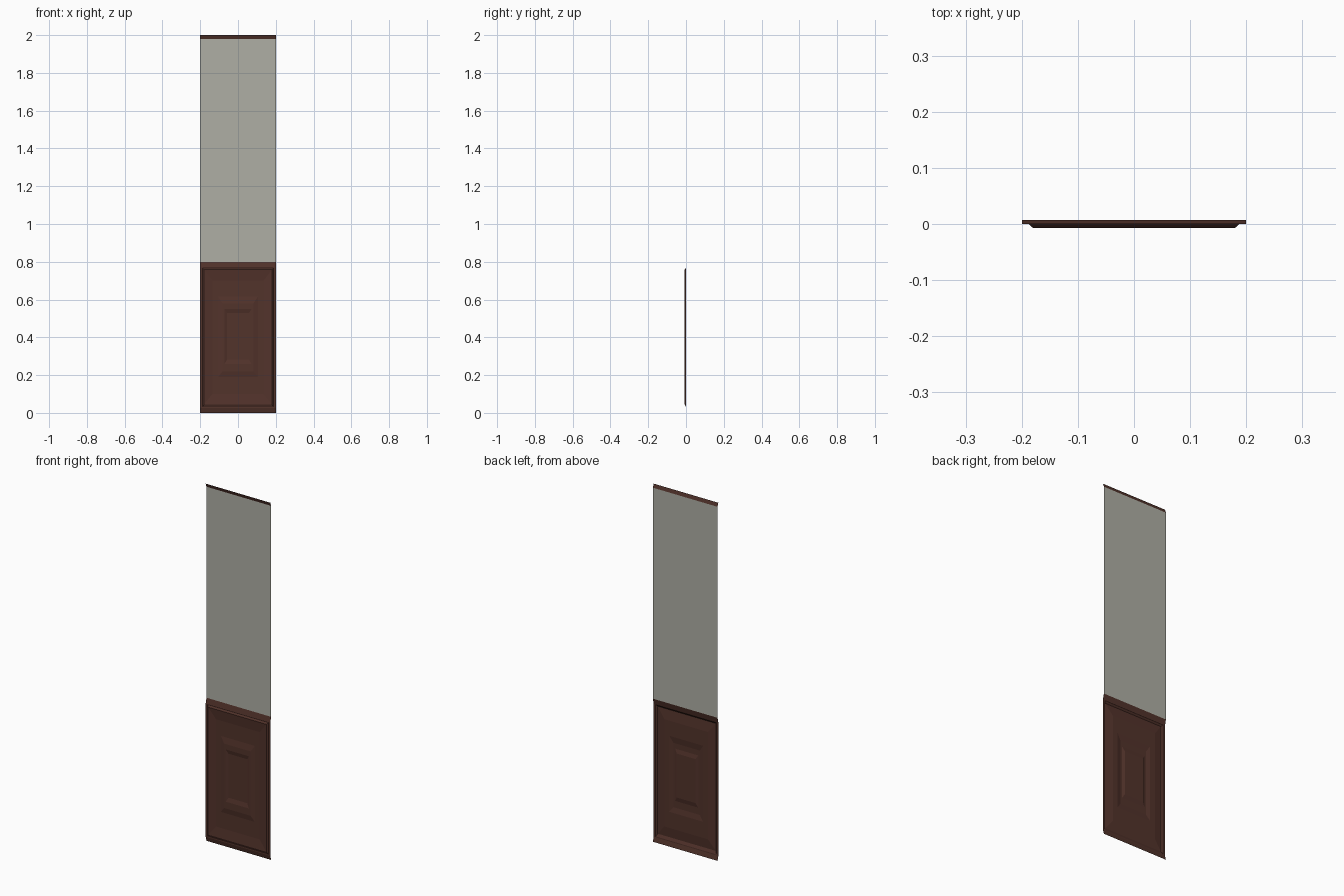
import bpy, bmesh

if "Cube" in bpy.data.objects:
    bpy.data.objects.remove(bpy.data.objects["Cube"])


def material(name, rgb):
    m = bpy.data.materials.new(name)
    m.diffuse_color = (*rgb, 1)
    m.use_nodes = True
    m.node_tree.nodes["Principled BSDF"].inputs["Base Color"].default_value = m.diffuse_color
    return m


wood = material("dark_wood", (0.085, 0.033, 0.024))
plaster = material("pale_plaster", (0.43, 0.43, 0.375))
HALF, BACK = 0.2, 0.007


def make(name, bm, mat):
    me = bpy.data.meshes.new(name)
    bm.to_mesh(me)
    bm.free()
    me.materials.append(mat)
    ob = bpy.data.objects.new(name, me)
    bpy.context.collection.objects.link(ob)


def strip(name, profile, mat):
    """Open sheet: a (y, z) profile, listed upward, swept across the width."""
    bm = bmesh.new()
    rows = [[bm.verts.new((x, y, z)) for x in (-HALF, HALF)] for y, z in profile]
    for a, b in zip(rows, rows[1:]):
        bm.faces.new((a[0], a[1], b[1], b[0]))
    make(name, bm, mat)


# Upper wall, crown moulding, wainscot ledge and base
strip("upper_wall", [(BACK, 0.80), (BACK, 1.98)], plaster)
strip("crown_moulding", [(BACK, 1.98), (0.0, 2.0)], wood)
strip("wainscot_ledge", [(0.0, 0.77), (BACK, 0.80)], wood)
strip("base_moulding", [(BACK, 0.0), (0.0, 0.025)], wood)

# Wainscot relief: nested rectangles (half width, bottom, top, depth)
rings = [
    (0.200, 0.025, 0.770, 0.000),
    (0.188, 0.030, 0.768, 0.000),
    (0.180, 0.045, 0.758, -0.007),
    (0.135, 0.100, 0.700, -0.001),
    (0.105, 0.190, 0.615, -0.001),
    (0.082, 0.220, 0.580, -0.006),
    (0.072, 0.258, 0.550, -0.006),
    (0.058, 0.282, 0.528, -0.001),
]
bm = bmesh.new()
loops = [[bm.verts.new((x, y, z)) for x, z in ((-w, b), (w, b), (w, t), (-w, t))]
         for w, b, t, y in rings]
for outer, inner in zip(loops, loops[1:]):
    for i in range(4):
        j = (i + 1) % 4
        bm.faces.new((outer[i], outer[j], inner[j], inner[i]))
bm.faces.new(loops[-1])
make("wainscot_panel", bm, wood)
